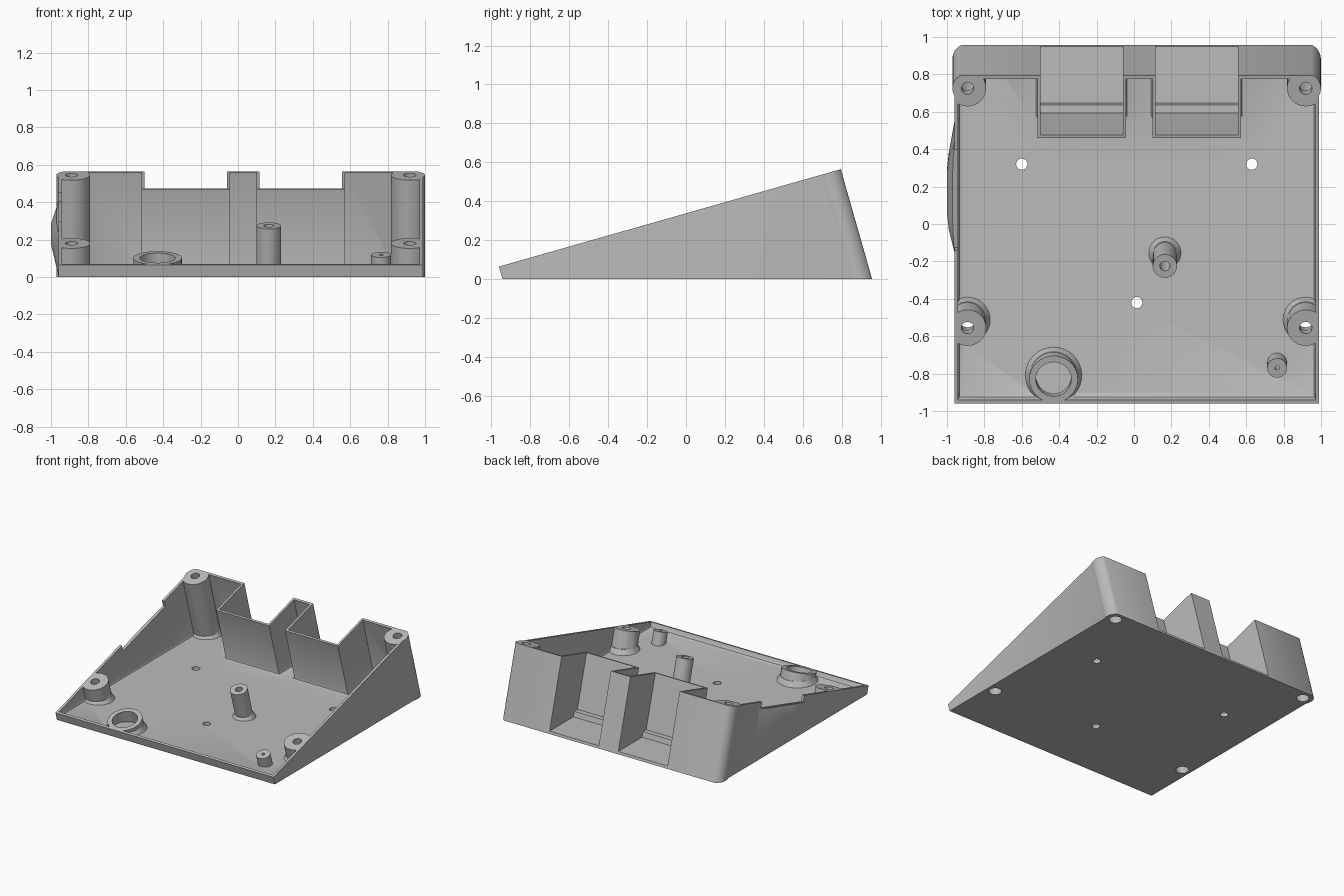
import bpy, bmesh
from math import sin, cos, radians, pi
from mathutils import Matrix

if "Cube" in bpy.data.objects:
    bpy.data.objects.remove(bpy.data.objects["Cube"])

TILT = radians(15.9)
S, C = sin(TILT), cos(TILT)
LID = 0.3255                      # height of the open rim in the tilted frame
FLOOR = 0.03
LEFT, RIGHT, FRONT, BACK = -0.96, 0.99, -0.906, 0.92
WALL = 0.02
BOSS_X = (-0.89, 0.918)
POCKETS = ((-0.5, -0.06), (0.115, 0.555))
POCKET_V = 0.571

grey = bpy.data.materials.new("matte_grey")
grey.use_nodes = True
grey.diffuse_color = (0.5, 0.5, 0.5, 1)
grey.node_tree.nodes["Principled BSDF"].inputs["Base Color"].default_value = (0.5, 0.5, 0.5, 1)


def finish(bm, name):
    bmesh.ops.recalc_face_normals(bm, faces=bm.faces)
    mesh = bpy.data.meshes.new(name)
    bm.to_mesh(mesh)
    bm.free()
    ob = bpy.data.objects.new(name, mesh)
    bpy.context.collection.objects.link(ob)
    mesh.materials.append(grey)
    return ob


def prism(name, plan, z_cut, top=LID, fillet=0):
    """Plan outline raised square to the sloping rim, trimmed flat at z_cut."""
    bm = bmesh.new()
    face = bm.faces.new([bm.verts.new((x, v, -0.7)) for x, v in plan])
    new = bmesh.ops.extrude_face_region(bm, geom=[face])["geom"]
    verts = [g for g in new if isinstance(g, bmesh.types.BMVert)]
    bmesh.ops.translate(bm, verts=verts, vec=(0, 0, top + 0.7))
    bmesh.ops.transform(bm, matrix=Matrix.Rotation(TILT, 4, 'X'), verts=bm.verts)
    geom = bm.verts[:] + bm.edges[:] + bm.faces[:]
    bmesh.ops.bisect_plane(bm, geom=geom, plane_co=(0, 0, z_cut),
                           plane_no=(0, 0, 1), clear_inner=True)
    rim = [e for e in bm.edges if e.is_boundary]
    if rim:
        bmesh.ops.holes_fill(bm, edges=rim, sides=0)
    if fillet:
        base = [e for e in bm.edges if all(abs(v.co.z - z_cut) < 1e-4 for v in e.verts)]
        bmesh.ops.bevel(bm, geom=base, offset=fillet, segments=2, profile=0.5, affect='EDGES')
    return finish(bm, name)


def arc(x, v, r, a0=0, a1=360, n=32):
    full = abs(a1 - a0) == 360
    steps = n if full else n + 1
    return [(x + r * cos(radians(a0 + (a1 - a0) * i / n)),
             v + r * sin(radians(a0 + (a1 - a0) * i / n))) for i in range(steps)]


def box(x0, x1, v0, v1):
    return [(x0, v0), (x1, v0), (x1, v1), (x0, v1)]


def frustum(x, y, z, r0, r1, h):
    bm = bmesh.new()
    bmesh.ops.create_cone(bm, cap_ends=True, segments=32, radius1=r0, radius2=r1, depth=h,
                          matrix=Matrix.Translation((x, y, z + h / 2)))
    return finish(bm, "cutter")


def boolean(target, tool, op='DIFFERENCE'):
    mod = target.modifiers.new("cut", 'BOOLEAN')
    mod.operation, mod.solver, mod.object = op, 'EXACT', tool
    with bpy.context.temp_override(object=target, active_object=target):
        bpy.ops.object.modifier_apply(modifier=mod.name)
    bpy.data.objects.remove(tool)


def rim_v(y):
    return (y + LID * S) / C


# Outer body with rounded back corners
boss_v = rim_v(0.725)
outline = ([(LEFT, FRONT), (RIGHT, FRONT)]
           + arc(BOSS_X[1], boss_v, 0.081, -27, 64, 12)
           + arc(BOSS_X[0], boss_v, 0.081, 116, 210, 12))
shell = prism("sloped_case", outline, 0)

# Inner cavity, stepping round the two back pockets
inner = [(LEFT + WALL, FRONT + WALL), (RIGHT - WALL, FRONT + WALL), (RIGHT - WALL, BACK - WALL)]
for x0, x1 in reversed(POCKETS):
    inner += [(x1 + 0.017, BACK - WALL), (x1 + 0.017, POCKET_V),
              (x0 - 0.017, POCKET_V), (x0 - 0.017, BACK - WALL)]
inner.append((LEFT + WALL, BACK - WALL))
cavity = prism("cavity", inner, FLOOR, LID + 0.1, 0.022)

# Posts left standing in the cavity: x, y at rim, radius, hole radius, through hole
posts = [(x, y, 0.1, 0.033, True) for x in BOSS_X for y in (0.725, -0.555)]
posts += [(0.165, -0.225, 0.065, 0.027, False),
          (0.765, -0.77, 0.053, 0.012, False),
          (-0.43, -0.83, 0.13, 0.095, False)]
for x, y, r, hole, through in posts:
    v = rim_v(y)
    boolean(cavity, prism("post", arc(x, v, r), -0.02, LID + 0.2))
    if r != 0.053:
        base_y = (v - FLOOR * S) / C
        boolean(cavity, frustum(x, base_y, FLOOR - 0.01, r + 0.027, r - 0.003, 0.05))
boolean(shell, cavity)

# Screw holes, counterbores and blind holes
for x, y, r, hole, through in posts:
    v = rim_v(y)
    boolean(shell, prism("hole", arc(x, v, hole), -0.05 if through else FLOOR, LID + 0.1))
    if through:
        boolean(shell, prism("counterbore", arc(x, v, 0.047), -0.05, LID - 0.07))

# Back pockets, open to the rear, with a low ledge at the inner end
for x0, x1 in POCKETS:
    boolean(shell, prism("pocket", box(x0, x1, POCKET_V + 0.017, 1.2), 0.06, LID + 0.1))
    boolean(shell, prism("pocket_floor", box(x0, x1, POCKET_V + 0.057, 1.2), 0.02, LID + 0.05))

# Drain holes through the floor
for x, y in ((-0.6, 0.32), (0.63, 0.32), (0.015, -0.42)):
    boolean(shell, frustum(x, y, -0.1, 0.03, 0.03, 0.2))

# Lowered stretch of the right-hand side wall
NOTCH = LID - 0.05
bm = bmesh.new()
bmesh.ops.create_cube(bm, size=1)
bmesh.ops.transform(bm, verts=bm.verts, matrix=Matrix.Rotation(TILT, 4, 'X')
                    @ Matrix.Translation((LEFT, 0.228, NOTCH + 0.1))
                    @ Matrix.Diagonal((0.1, 0.56, 0.2, 1)))
boolean(shell, finish(bm, "notch"))

# Faceted bulge on the outside of that wall
bm = bmesh.new()
for v, swell in ((-0.08, 0), (0.03, 0.75), (0.12, 1), (0.34, 1), (0.43, 0.75), (0.53, 0)):
    z_top = v * S + (NOTCH - 0.004) * C
    for t, k in ((0.03, 0), (0.6, 1), (0.8, 1), (1, 0.25)):
        z = z_top * t
        y = (v - z * S) / C
        for x in (LEFT + 0.015, LEFT - 0.04 * swell * k):
            bm.verts.new((x, y, z))
hull = bmesh.ops.convex_hull(bm, input=bm.verts)
loose = [g for g in hull["geom_interior"] if isinstance(g, bmesh.types.BMVert)]
bmesh.ops.delete(bm, geom=loose, context='VERTS')
bulge = finish(bm, "side_bulge")

# Smooth round walls, keep hard edges
for ob in (shell, bulge):
    bpy.ops.object.select_all(action='DESELECT')
    ob.select_set(True)
    bpy.context.view_layer.objects.active = ob
    bpy.ops.object.shade_smooth_by_angle(angle=radians(30))
